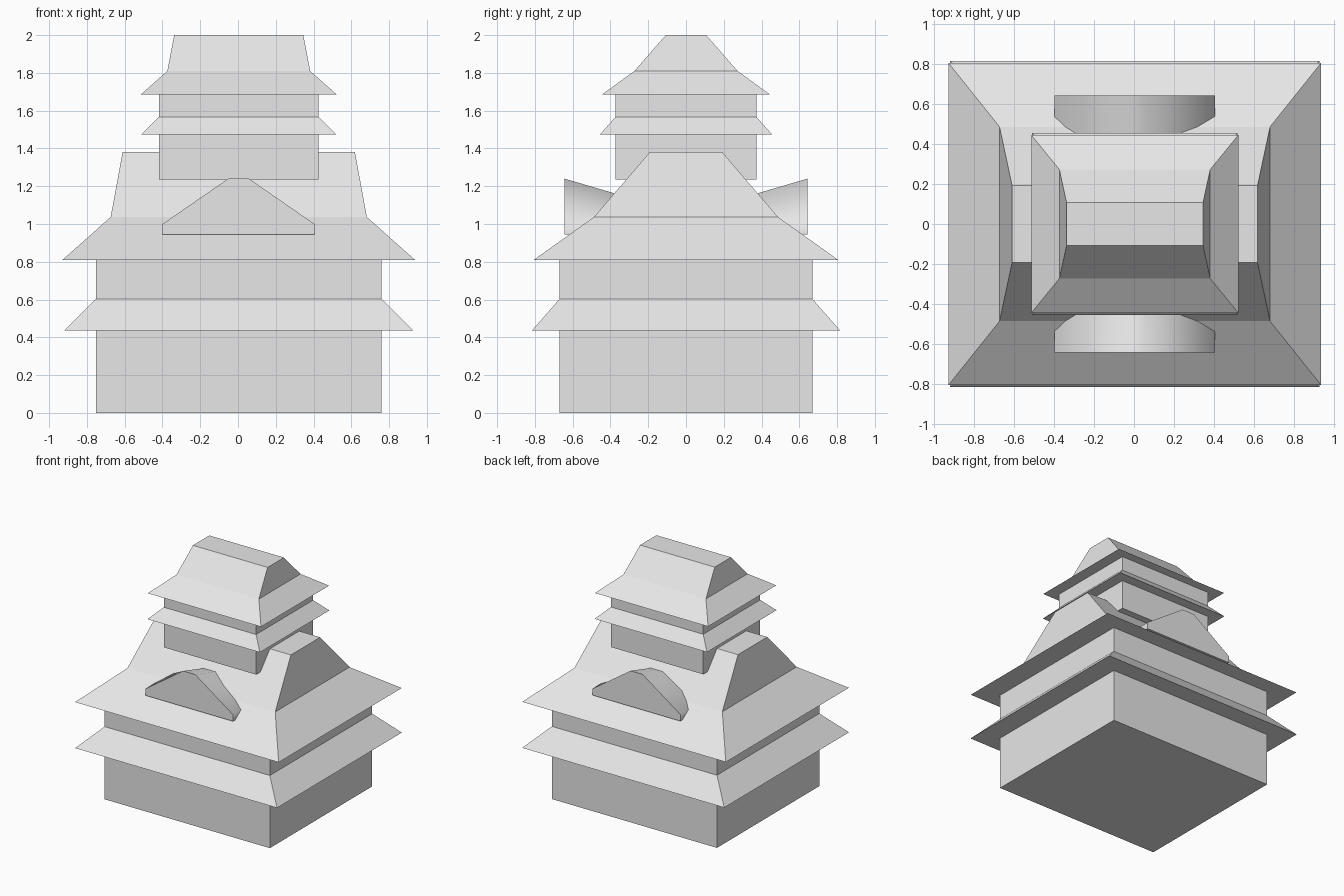
import bpy
import bmesh
import math

cube = bpy.data.objects.get("Cube")
if cube:
    bpy.data.objects.remove(cube, do_unlink=True)

COLOUR = (0.8, 0.8, 0.8, 1.0)
stone = bpy.data.materials.new("pale_grey")
stone.use_nodes = True
stone.diffuse_color = COLOUR
stone.node_tree.nodes["Principled BSDF"].inputs["Base Color"].default_value = COLOUR


def loft(name, rings):
    """Closed solid bridged through matching rings of points."""
    bm = bmesh.new()
    loops = [[bm.verts.new(p) for p in ring] for ring in rings]
    for low, high in zip(loops, loops[1:]):
        for i in range(len(low)):
            j = (i + 1) % len(low)
            bm.faces.new((low[i], low[j], high[j], high[i]))
    bm.faces.new(loops[0])
    bm.faces.new(loops[-1])
    bmesh.ops.recalc_face_normals(bm, faces=bm.faces)
    mesh = bpy.data.meshes.new(name)
    bm.to_mesh(mesh)
    bm.free()
    mesh.materials.append(stone)
    obj = bpy.data.objects.new(name, mesh)
    bpy.context.collection.objects.link(obj)
    return obj


def tiers(name, *levels):
    """Rectangular stack: each level is (half width, half depth, height)."""
    corners = ((-1, -1), (1, -1), (1, 1), (-1, 1))
    shift = 0.004
    return loft(name, [[(sx * w + shift, sy * d, z) for sx, sy in corners]
                       for w, d, z in levels])


# Lower storey: walls, skirt eave and hipped roof
tiers("lower_walls", (0.757, 0.67, 0), (0.757, 0.67, 0.82))
tiers("lower_eave", (0.926, 0.817, 0.435), (0.757, 0.67, 0.602))
tiers("lower_roof", (0.933, 0.806, 0.81), (0.678, 0.487, 1.037), (0.615, 0.192, 1.38))

# Upper storey: walls, skirt eave and hipped roof
tiers("upper_walls", (0.423, 0.373, 1.235), (0.423, 0.373, 1.69))
tiers("upper_eave", (0.515, 0.455, 1.475), (0.423, 0.373, 1.567))
tiers("upper_roof", (0.519, 0.446, 1.685), (0.378, 0.273, 1.81), (0.342, 0.107, 2.0))

# Curved gables sinking back into the lower roof, front and rear
half_gable = ((0.402, 0.945), (0.402, 1.0), (0.055, 1.24))
profile = [(x, z) for x, z in half_gable] + [(-x, z) for x, z in reversed(half_gable)]
for name, side in (("front_gable", -1), ("rear_gable", 1)):
    outer = [(x + 0.003, side * 0.643, z) for x, z in profile]
    inner = [(x + 0.003, side * 0.33, z - (0.092 if z > 1.1 else 0)) for x, z in profile]
    gable = loft(name, [outer, inner])
    bpy.ops.object.select_all(action="DESELECT")
    gable.select_set(True)
    bpy.context.view_layer.objects.active = gable
    bpy.ops.object.shade_smooth_by_angle(angle=math.radians(62))
